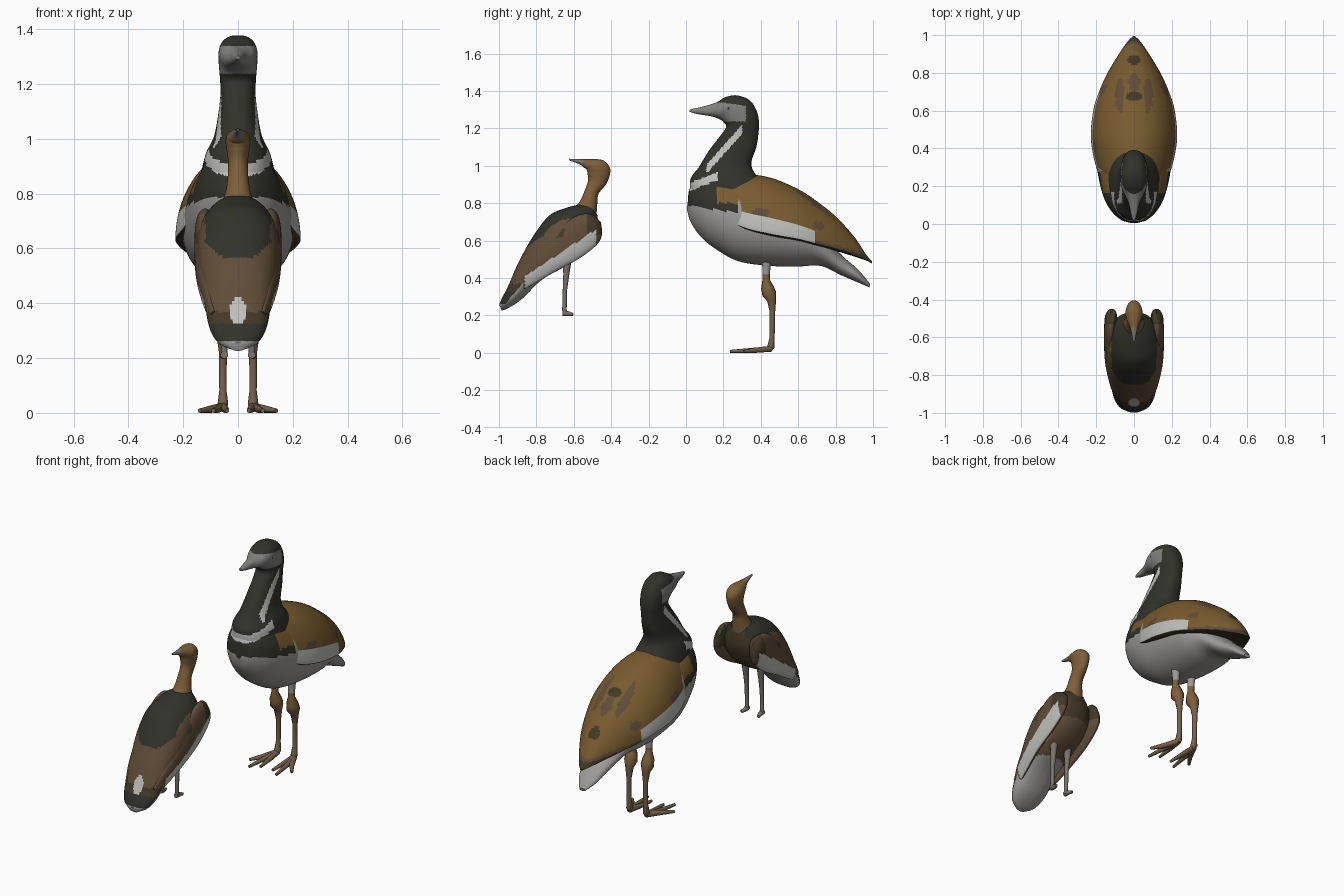
import bpy, bmesh, math
from mathutils import Vector

if "Cube" in bpy.data.objects:
    bpy.data.objects.remove(bpy.data.objects["Cube"])


def mat(name, r, g, b):
    m = bpy.data.materials.new(name)
    m.diffuse_color = (r, g, b, 1)
    m.use_nodes = True
    m.node_tree.nodes["Principled BSDF"].inputs["Base Color"].default_value = m.diffuse_color
    return m


MATS = [mat("charcoal", .032, .032, .024), mat("white", .52, .52, .50),
        mat("pale_grey", .34, .33, .32), mat("golden_brown", .19, .105, .028),
        mat("earth_brown", .12, .074, .040), mat("olive_brown", .055, .04, .02),
        mat("tan_brown", .21, .115, .042), mat("face_grey", .22, .22, .21),
        mat("leg_brown", .18, .12, .07), mat("leg_grey", .19, .17, .15)]
DARK, WHITE, GREY, GOLD, EARTH, OLIVE, TAN, FACE, LEG, LEGGREY = range(10)


def finish(name, bm, rule):
    bmesh.ops.recalc_face_normals(bm, faces=bm.faces[:])
    bm.normal_update()
    for f in bm.faces:
        f.material_index = rule(f.calc_center_median(), f.normal) if callable(rule) else rule
    me = bpy.data.meshes.new(name)
    bm.to_mesh(me)
    bm.free()
    for m in MATS:
        me.materials.append(m)
    ob = bpy.data.objects.new(name, me)
    bpy.context.collection.objects.link(ob)
    bpy.ops.object.select_all(action='DESELECT')
    ob.select_set(True)
    bpy.context.view_layer.objects.active = ob
    bpy.ops.object.shade_smooth_by_angle(angle=math.radians(40))
    return ob


def skin(bm, rings):
    vs = [[bm.verts.new(p) for p in r] for r in rings]
    n = len(vs[0])
    for a, b in zip(vs, vs[1:]):
        for i in range(n):
            bm.faces.new((a[i], a[(i + 1) % n], b[(i + 1) % n], b[i]))
    bm.faces.new(vs[0])
    bm.faces.new(vs[-1])


def spline(rows, k=10):
    # smooth in-between stations
    out = []
    for i in range(len(rows) - 1):
        p = [rows[max(0, min(len(rows) - 1, i + d))] for d in (-1, 0, 1, 2)]
        for j in range(k):
            t = j / k
            out.append([.5 * (2 * b + (c - a) * t + (2 * a - 5 * b + 4 * c - d) * t * t
                              + (3 * b - a - 3 * c + d) * t ** 3) for a, b, c, d in zip(*p)])
    return out + [list(rows[-1])]


def loft(name, rows, rule, u=.5, n=88, side=1, power=1.0):
    # station: top y,z, bottom y,z, half width, optional x centre; u = height of widest point
    rings = []
    for s in spline(rows):
        top, bot, w = Vector((0, s[0], s[1])), Vector((0, s[2], s[3])), max(s[4], .002)
        cx = s[5] * side if len(s) > 5 else 0
        mid = bot.lerp(top, u)
        ring = []
        for i in range(n):
            a = 2 * math.pi * i / n
            c, sn = math.cos(a), math.sin(a)
            p = mid.lerp(top, c) if c > 0 else mid.lerp(bot, -c)
            ring.append((cx + w * math.copysign(abs(sn) ** power, sn), p.y, p.z))
        rings.append(ring)
    bm = bmesh.new()
    skin(bm, rings)
    return finish(name, bm, rule)


def tubes(name, paths, rule, n=10):
    # each path: list of (x, y, z, radius)
    bm = bmesh.new()
    for path in paths:
        pts = [Vector(p[:3]) for p in path]
        rings = []
        for i, p in enumerate(pts):
            d = (pts[min(i + 1, len(pts) - 1)] - pts[max(i - 1, 0)]).normalized()
            a = d.cross(Vector((1, 0, 0))).normalized()
            b = d.cross(a)
            rings.append([p + path[i][3] * (a * math.cos(t) + b * math.sin(t))
                          for t in (2 * math.pi * j / n for j in range(n))])
        skin(bm, rings)
    return finish(name, bm, rule)


def spot(a, b, ca, cb, ra, rb):
    return ((a - ca) / ra) ** 2 + ((b - cb) / rb) ** 2 < 1


# ---------- large bird ----------
def collar(p):
    return p.y < .17 and abs(p.z - (.89 + .4 * (p.y - .03))) < .022


def big_body(p, n):
    if p.y < .28 and p.z > .79 - .15 * p.y:
        if collar(p):
            return WHITE
        return GOLD if p.y > .17 and p.z > .8 else DARK
    return GREY


def big_mantle(p, n):
    if n.z < -.5:
        return OLIVE
    if p.y < .17 + .08 * (p.z < .79):
        return DARK
    over = p.z - (.665 - .245 * (p.y - .3))     # height over the lower wing edge
    x = abs(p.x)
    if over < .018 and p.y > .4:
        return OLIVE
    if over < .085 and .27 < p.y < .69:
        return WHITE
    if over < .035 and p.y >= .69:
        return EARTH
    if spot(x, p.y, 0, .675, .038, .025) or spot(x, p.y, 0, .87, .035, .025):
        return OLIVE
    if spot(x, p.y, .075, .68, .025, .09) or spot(x, p.y, 0, .75, .03, .05) \
            or spot(p.y, p.z, .40, .75, .045, .03) or spot(p.y, p.z, .71, .68, .03, .025):
        return EARTH
    return GOLD


def big_neck(p, n):
    if p.y < .155 and p.z > 1.255:
        return FACE
    if 1.237 < p.z < 1.338 - .15 * max(0, p.y - .2) and p.y < .32:
        return FACE
    if .11 < p.y < .30 and abs(p.z - 1.005 - 1.12 * (p.y - .13)) < .024:
        return WHITE
    if collar(p):
        return WHITE
    return DARK


loft("large_bird_body", [
    (.01, .81, .004, .77, .02), (.02, .88, .025, .70, .07), (.07, .94, .08, .62, .125),
    (.15, .96, .16, .555, .165), (.3, .93, .28, .49, .195), (.45, .89, .45, .465, .205),
    (.6, .80, .6, .462, .19), (.72, .66, .72, .465, .14), (.82, .535, .83, .415, .09),
    (.92, .445, .93, .372, .06), (.985, .368, .98, .35, .02)], big_body)
loft("large_bird_wings", [
    (.14, .93, .17, .78, .10), (.2, .95, .21, .72, .155), (.3, .958, .3, .655, .2),
    (.45, .937, .45, .615, .228), (.6, .875, .6, .59, .216), (.7, .81, .7, .567, .185),
    (.8, .73, .8, .545, .14), (.9, .62, .9, .515, .08), (.96, .53, .965, .493, .035),
    (.995, .488, .993, .478, .006)], big_mantle, u=.07)
loft("large_bird_neck_and_head", [
    (.43, .9, .03, .80, .14), (.365, .965, .022, .92, .118), (.35, 1.02, .07, .995, .088),
    (.376, 1.1, .122, 1.08, .072), (.388, 1.18, .175, 1.15, .064), (.39, 1.24, .214, 1.205, .066),
    (.373, 1.305, .2, 1.235, .07), (.335, 1.354, .178, 1.25, .071), (.27, 1.377, .16, 1.257, .069),
    (.21, 1.367, .145, 1.262, .058), (.17, 1.343, .12, 1.268, .042), (.13, 1.328, .09, 1.272, .028),
    (.07, 1.312, .05, 1.279, .018), (.022, 1.302, .017, 1.29, .007)], big_neck, power=.8)

for s, tag in ((-1, "left"), (1, "right")):
    x = .055 * s
    # leg with heavy joint and three front toes
    tubes(f"large_bird_{tag}_leg", [
        [(x, .43, .52, .034), (x, .43, .46, .022), (x, .428, .42, .02), (x, .428, .39, .02),
         (x, .435, .35, .034), (x, .445, .315, .038), (x, .458, .28, .024), (x, .462, .22, .015),
         (x, .46, .08, .014), (x, .455, .035, .02), (x, .44, .014, .014)]] + [
        [(x, .455, .022, .016), (x + (tx * s - x) * .5, .37, .014, .014), (tx * s, ty, .008, .008)]
        for tx, ty in ((.04, .27), (.09, .235), (.14, .31))],
        lambda p, n: GREY if p.z > .42 else TAN if p.z > .27 else LEG)
    # eye
    bm = bmesh.new()
    bmesh.ops.create_uvsphere(bm, u_segments=12, v_segments=8, radius=.011)
    for v in bm.verts:
        v.co = Vector((v.co.x * .5 + .066 * s, v.co.y + .228, v.co.z + 1.308))
    finish(f"large_bird_{tag}_eye", bm, DARK)


# ---------- small bird, back turned, looking over its shoulder ----------
def stripe(p, n):
    low = p.z - (.60 + .66 * (p.y + .47))      # height over the lower wing edge
    return low < .068 and -.86 < p.y < -.48 and n.x * p.x > 0 and abs(n.x) > .25


def small_body(p, n):
    if n.z < -.15 and n.y > -.3 and p.z < .44 or p.z < .262:
        return GREY
    if p.z < .325:
        return DARK
    if abs(p.x) > .1 and p.y < -.6 and stripe(p, n):
        return WHITE
    if n.y < 0 or n.z > .3:
        if spot(p.x, p.z, 0, .37, .03, .05):
            return WHITE
        if p.z < .37:
            return OLIVE
        if p.z > .57 + .8 * max(0, abs(p.x) - .06) and abs(p.x) < .12:
            return DARK
        return EARTH
    return OLIVE if p.z > .6 else EARTH


def small_wing(p, n):
    if stripe(p, n):
        return WHITE
    if p.y > -.53 and p.z > .63 or p.z < .36:
        return OLIVE
    if spot(p.y, p.z, -.68, .645, .03, .03):
        return OLIVE
    return EARTH


loft("small_bird_body", [
    (-.53, .80, -.475, .74, .05), (-.585, .79, -.468, .66, .10), (-.65, .772, -.495, .58, .132),
    (-.73, .735, -.565, .51, .148), (-.81, .635, -.665, .452, .146), (-.89, .495, -.775, .387, .126),
    (-.95, .36, -.875, .29, .108), (-.985, .29, -.945, .242, .078), (-.999, .258, -.985, .226, .028)],
    small_body, power=.85)
loft("small_bird_neck_and_head", [
    (-.61, .76, -.48, .70, .07), (-.568, .81, -.475, .79, .047), (-.545, .86, -.467, .85, .038),
    (-.524, .92, -.425, .905, .036), (-.527, .962, -.405, .965, .042), (-.53, .976, -.412, 1.0, .045),
    (-.533, .983, -.445, 1.03, .042), (-.542, .988, -.49, 1.036, .033),
    (-.568, 1.008, -.555, 1.036, .017), (-.622, 1.028, -.626, 1.038, .005)],
    lambda p, n: LEGGREY if p.y < -.55 and p.z > .95 else TAN)

for s, tag in ((-1, "left"), (1, "right")):
    loft(f"small_bird_{tag}_wing", [
        (-.49, .735, -.455, .70, .012, .108), (-.53, .745, -.45, .63, .03, .12),
        (-.60, .725, -.48, .575, .034, .124), (-.69, .65, -.57, .505, .032, .127),
        (-.78, .55, -.69, .44, .028, .124), (-.87, .45, -.80, .375, .022, .108),
        (-.93, .37, -.90, .32, .012, .09)], small_wing, n=56, side=s)
    x = .05 * s
    # thin leg and short foot
    tubes(f"small_bird_{tag}_leg", [
        [(x, -.635, .5, .024), (x, -.64, .42, .016), (x, -.647, .34, .012), (x, -.65, .23, .012),
         (x, -.645, .205, .013)],
        [(x, -.66, .212, .014), (x, -.63, .21, .013), (x * 1.15, -.605, .205, .008)]], LEGGREY)
